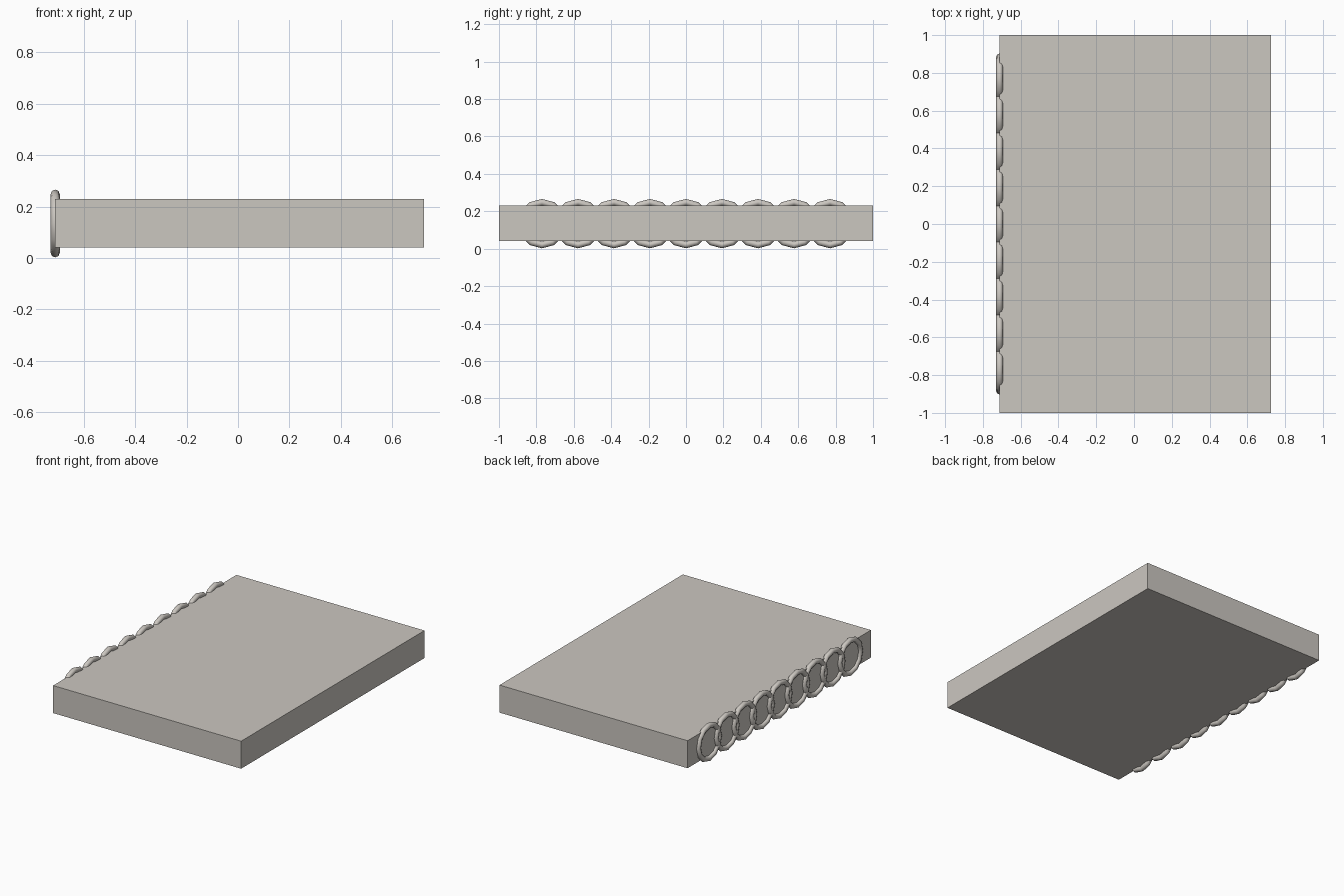
import bpy
import math

cube = bpy.data.objects.get("Cube")
if cube:
    bpy.data.objects.remove(cube, do_unlink=True)


def make_material(name, color):
    mat = bpy.data.materials.new(name)
    mat.use_nodes = True
    mat.diffuse_color = color
    mat.node_tree.nodes["Principled BSDF"].inputs["Base Color"].default_value = color
    return mat


paper = make_material("warm grey", (0.6, 0.57, 0.53, 1))

MID_Z = 0.134
SPINE_X = -0.712

# Page block
bpy.ops.mesh.primitive_cube_add(size=1, location=(0.006, 0, MID_Z + 0.001))
block = bpy.context.object
block.name = "page_block"
block.scale = (1.436, 2, 0.19)
bpy.ops.object.transform_apply(location=False, rotation=False, scale=True)
block.data.materials.append(paper)

# Row of overlapping binding rings along the spine
RING_COUNT = 9
SPACING = 0.1925
for i in range(RING_COUNT):
    y = (i - (RING_COUNT - 1) / 2) * SPACING
    bpy.ops.mesh.primitive_torus_add(
        major_segments=12, minor_segments=8,
        major_radius=0.114, minor_radius=0.018,
        location=(SPINE_X, y, MID_Z), rotation=(0, math.pi / 2, 0))
    ring = bpy.context.object
    ring.name = f"binding_ring_{i + 1}"
    ring.data.materials.append(paper)
    bpy.ops.object.shade_smooth()
